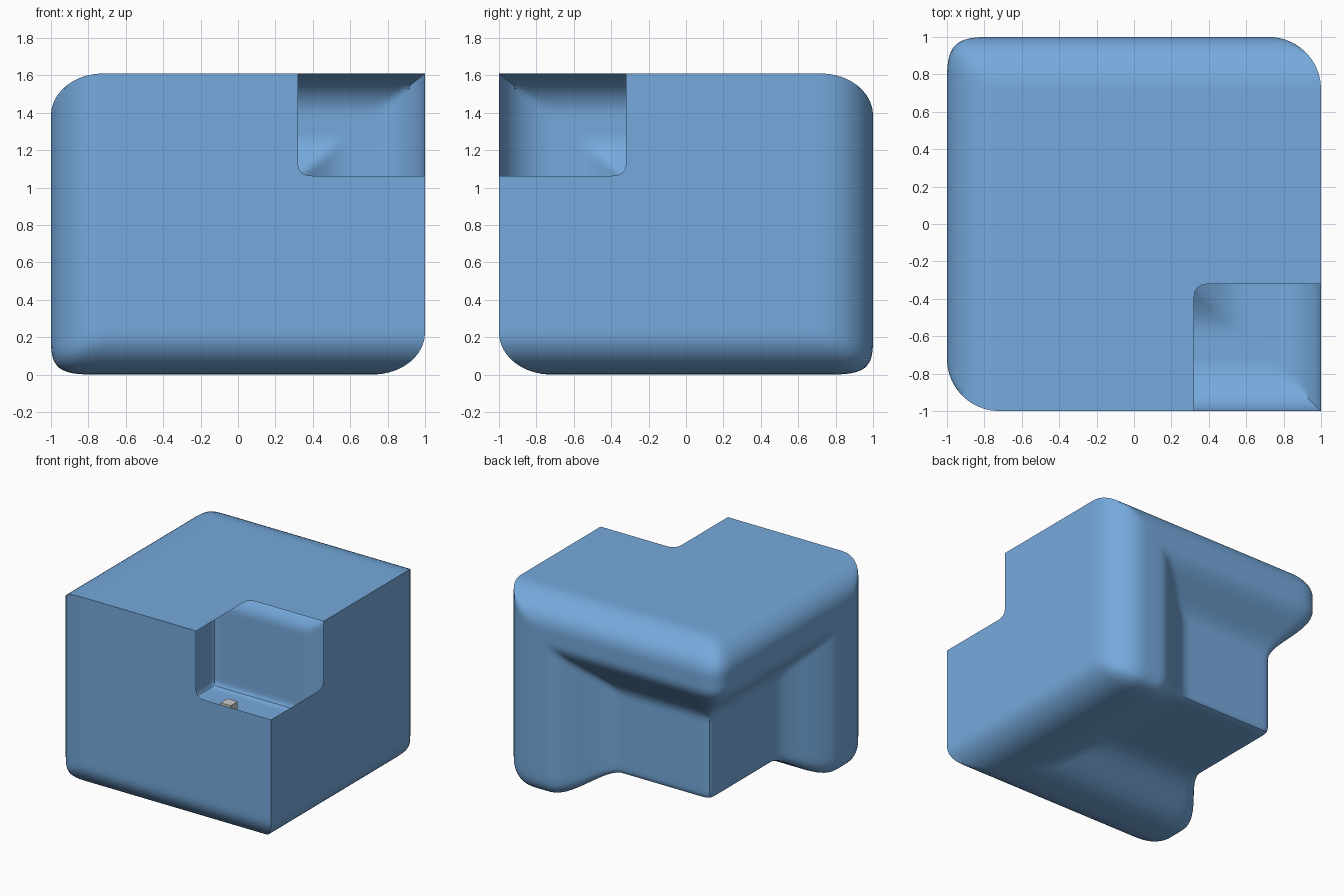
import bpy, bmesh

if "Cube" in bpy.data.objects:
    bpy.data.objects.remove(bpy.data.objects["Cube"])

HOLE = 0.32      # where the corner opening starts (unit cube)
ROLL = 0.28      # radius of the rolled outer edges
INSET = 0.27     # depth of the recessed back, left and bottom walls
FILLET = 0.07    # rounded corners of the opening
ZS = 0.805       # unit cube to real height

# Grid lines along each axis, aligned with the opening
A, B = 34, 18
lines = [-1 + (HOLE + 1) * i / A for i in range(A)] + [HOLE + (1 - HOLE) * i / B for i in range(B + 1)]
N = A + B


def ramp(t, lo=0.08, hi=0.58):
    s = min(1, max(0, (hi - t) / (hi - lo)))
    return s * s * (3 - 2 * s)


def shape(p):
    # Round the edges between the full faces and the recessed faces
    d = [max(0, abs(c) - (1 - ROLL)) for c in p]
    plus = max([e for c, e in zip(p, d) if c > 0] + [0])
    power = 4 + 6 * ramp(max(p))
    minus = sum(e ** power for c, e in zip(p, d) if c < 0) ** (1 / power)
    length = (plus * plus + minus * minus) ** 0.5
    if minus > 0 and length > 0:
        k = max(d) / length
        p = [(1 if c > 0 else -1) * (1 - ROLL + e * k) if e > 0 else c for c, e in zip(p, d)]
    # Push the three far walls inward, flaring back out to the rims
    q = []
    for i in range(3):
        other = max(p[(i + 1) % 3], p[(i + 2) % 3])
        q.append(p[i] * (1 - INSET * ramp(other)) if p[i] < 0 else p[i])
    return q


def fillet(p, idx):
    # Round the inner corner of the opening on each full face
    if N not in idx or min(idx) != A:
        return p
    f = idx.index(N)
    a, b = (f + 1) % 3, (f + 2) % 3
    ea, eb = HOLE + FILLET - p[a], HOLE + FILLET - p[b]
    if ea > 0 and eb > 0:
        k = max(ea, eb) / (ea * ea + eb * eb) ** 0.5
        p[a], p[b] = HOLE + FILLET - ea * k, HOLE + FILLET - eb * k
    return p


# Hollow shell
bm = bmesh.new()
verts = {}


def vert(idx):
    if idx not in verts:
        u, v, w = fillet(shape([lines[i] for i in idx]), idx)
        verts[idx] = bm.verts.new((u, -v, ZS * (w + 1)))
    return verts[idx]


for axis in range(3):
    for side in (0, N):
        for i in range(N):
            for j in range(N):
                if side == N and i >= A and j >= A:
                    continue          # corner opening
                quad = []
                for a, b in ((i, j), (i + 1, j), (i + 1, j + 1), (i, j + 1)):
                    idx = [0, 0, 0]
                    idx[axis], idx[(axis + 1) % 3], idx[(axis + 2) % 3] = side, a, b
                    quad.append(vert(tuple(idx)))
                bm.faces.new(quad if side == 0 else quad[::-1])
bm.normal_update()
mesh = bpy.data.meshes.new("shell")
bm.to_mesh(mesh)
bm.free()
shell = bpy.data.objects.new("shell", mesh)
bpy.context.collection.objects.link(shell)
blue = bpy.data.materials.new("blue")
blue.diffuse_color = (0.18, 0.4, 0.72, 1)
blue.use_nodes = True
blue.node_tree.nodes["Principled BSDF"].inputs["Base Color"].default_value = blue.diffuse_color
mesh.materials.append(blue)
bpy.context.view_layer.objects.active = shell
shell.select_set(True)
bpy.ops.object.shade_smooth_by_angle()

# Small block on the floor inside
bpy.ops.mesh.primitive_cube_add(size=0.09, location=(-0.34, 0.37, 0.28))
bpy.context.object.name = "small_block"
